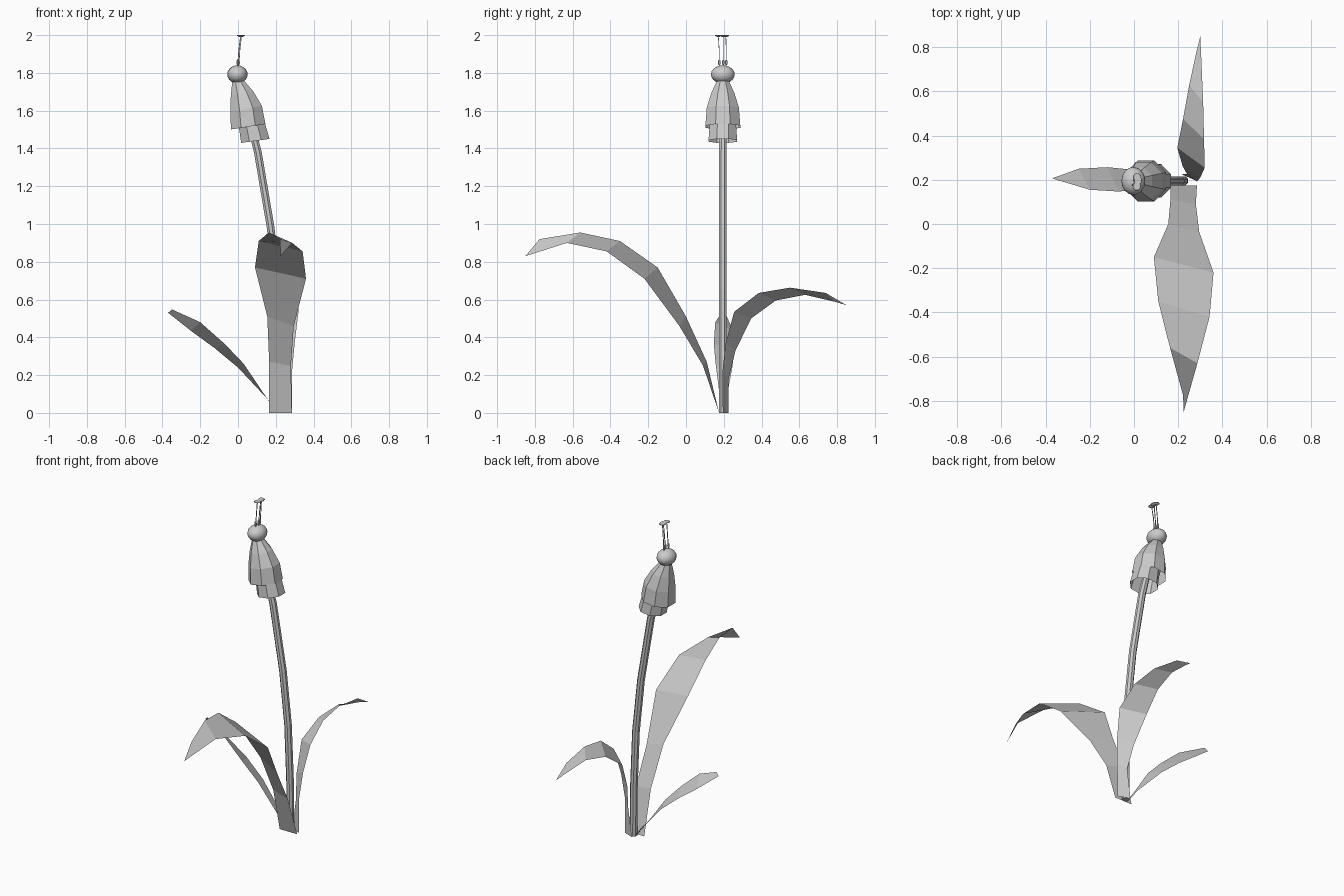
import bpy, math
from mathutils import Matrix, Vector


def make(name, verts, faces):
    me = bpy.data.meshes.new(name)
    me.from_pydata(verts, [], faces)
    me.update()
    ob = bpy.data.objects.new(name, me)
    bpy.context.collection.objects.link(ob)
    return ob


def loft(name, rings, sides, caps=False):
    """rings: (x, y, z, radius, tilt in degrees about y)"""
    verts, faces = [], []
    for x, y, z, r, tilt in rings:
        rot = Matrix.Rotation(math.radians(-tilt), 3, 'Y')
        for i in range(sides):
            a = math.tau * (i + 0.5) / sides
            verts.append(Vector((x, y, z)) + rot @ Vector((r * math.cos(a), r * math.sin(a), 0)))
    for k in range(len(rings) - 1):
        for i in range(sides):
            j = (i + 1) % sides
            faces.append((k * sides + i, k * sides + j, (k + 1) * sides + j, (k + 1) * sides + i))
    if caps:
        faces.append(tuple(reversed(range(sides))))
        faces.append(tuple(range(len(verts) - sides, len(verts))))
    return make(name, verts, faces)


def leaf(name, edge_a, edge_b):
    n = len(edge_a)
    return make(name, edge_a + edge_b, [(i, i + 1, n + i + 1, n + i) for i in range(n - 1)])


def ball(name, loc, scale, seg=16, rings=10):
    bpy.ops.mesh.primitive_uv_sphere_add(segments=seg, ring_count=rings, radius=1, location=loc)
    ob = bpy.context.object
    ob.name = name
    ob.scale = scale
    bpy.ops.object.shade_smooth_by_angle(angle=math.radians(40))
    return ob


Y = 0.195  # flower plane

# Curved stem
loft("stem", [(0.225, Y, 0, 0.022, 0), (0.222, Y, 0.3, 0.022, 2), (0.208, Y, 0.65, 0.022, 4),
              (0.173, Y, 0.98, 0.022, 7), (0.105, Y, 1.38, 0.022, 11), (0.06, Y, 1.56, 0.02, 12),
              (0.0, Y, 1.76, 0.018, 14)], 8, True)

# Open petal bells, outer and inner
loft("outer_petals", [(0.0, Y, 1.755, 0.034, 10), (0.022, Y, 1.69, 0.066, 10),
                      (0.043, Y, 1.61, 0.092, 10), (0.054, Y, 1.515, 0.1, 9)], 8)
loft("inner_petals", [(0.005, Y, 1.74, 0.03, 10), (0.045, Y, 1.61, 0.072, 10),
                      (0.072, Y, 1.53, 0.075, 8), (0.092, Y, 1.44, 0.082, 8)], 8)

# Round ovary above the bell
ball("ovary", (-0.003, Y, 1.792), (0.054, 0.063, 0.048))

# Stamens: small bulb, thin filament, flat tip
for i, (bx, by, tx, ty) in enumerate([(-0.002, 0.176, 0.013, 0.171), (0.004, 0.197, 0.018, 0.197),
                                      (0.002, 0.213, 0.014, 0.211)]):
    ball(f"stamen_base_{i}", (bx, by, 1.855), (0.007, 0.007, 0.017), 6, 4)
    loft(f"filament_{i}", [(bx, by, 1.835, 0.003, 0), (bx + 0.006, by, 1.92, 0.0025, 0),
                           (tx, ty, 1.993, 0.0025, 0)], 4)
    loft(f"stamen_tip_{i}", [(tx, ty, 1.991, 0.008, 0), (tx, ty, 1.997, 0.02, 0),
                             (tx, ty, 2.0, 0.018, 0)], 8, True)

# Large front leaf
leaf("front_leaf",
     [(0.165, 0.175, 0), (0.165, 0.11, 0.27), (0.155, 0.0, 0.51), (0.09, -0.15, 0.77),
      (0.11, -0.35, 0.91), (0.163, -0.56, 0.955), (0.222, -0.775, 0.92)],
     [(0.285, 0.175, 0), (0.28, 0.09, 0.25), (0.295, -0.035, 0.46), (0.36, -0.22, 0.71),
      (0.342, -0.42, 0.855), (0.287, -0.63, 0.9), (0.225, -0.85, 0.83)])

# Back leaf
leaf("back_leaf",
     [(0.285, 0.195, 0), (0.285, 0.192, 0.21), (0.3, 0.21, 0.37), (0.32, 0.255, 0.535),
      (0.317, 0.385, 0.635), (0.313, 0.55, 0.663), (0.305, 0.74, 0.635), (0.3, 0.85, 0.57)],
     [(0.215, 0.225, 0), (0.24, 0.226, 0.18), (0.22, 0.262, 0.33), (0.196, 0.345, 0.5),
      (0.222, 0.475, 0.595), (0.25, 0.63, 0.625), (0.285, 0.79, 0.588), (0.3, 0.85, 0.57)])

# Small left leaf
leaf("side_leaf",
     [(0.21, 0.19, 0), (0.155, 0.18, 0.075), (0.03, 0.157, 0.26), (-0.07, 0.147, 0.365),
      (-0.2, 0.155, 0.48), (-0.35, 0.2, 0.548)],
     [(0.21, 0.21, 0), (0.15, 0.215, 0.08), (0.0, 0.245, 0.24), (-0.12, 0.257, 0.34),
      (-0.25, 0.25, 0.435), (-0.37, 0.207, 0.53)])
